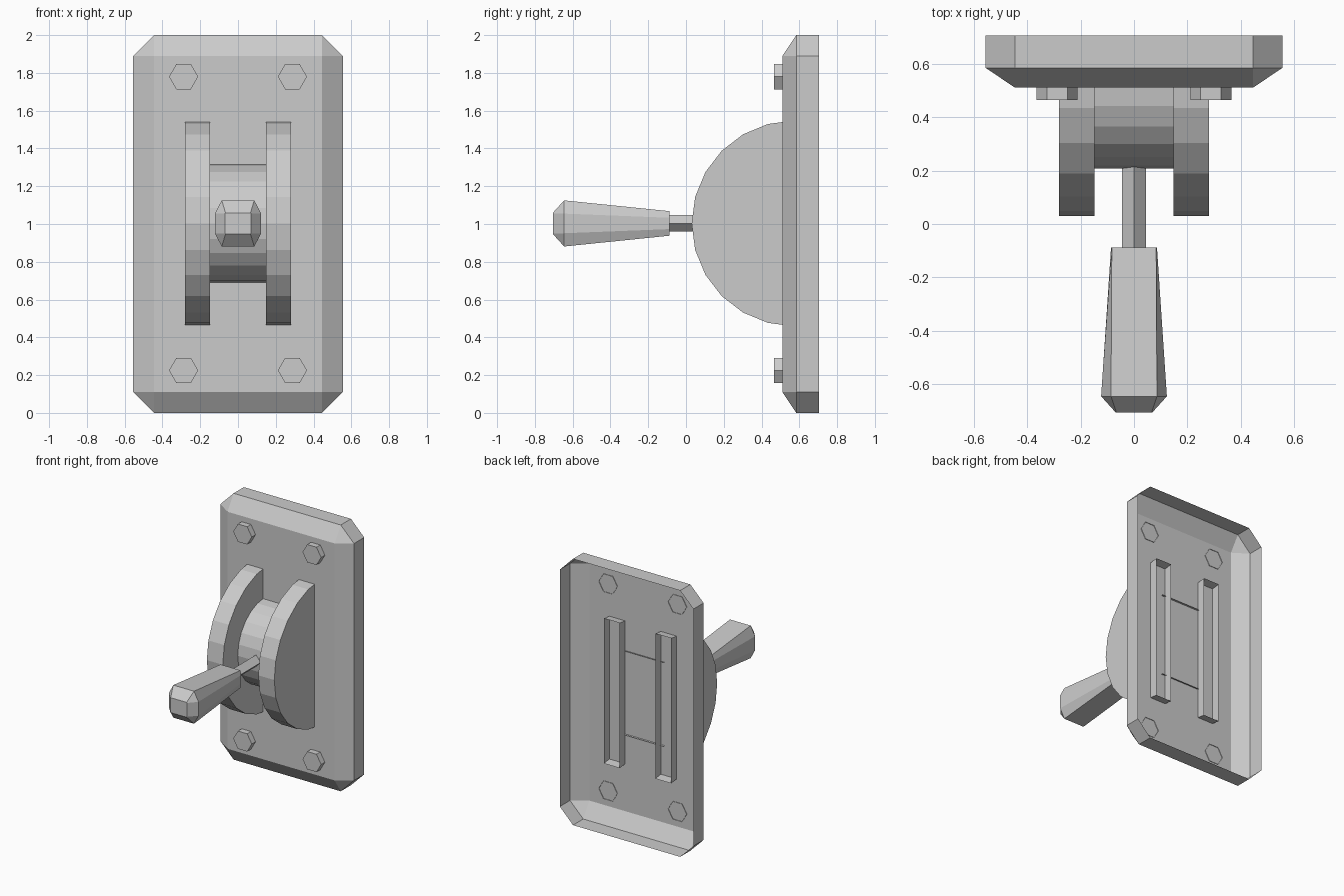
import bpy, bmesh
from math import sin, cos, radians
from mathutils import Vector

if "Cube" in bpy.data.objects:
    bpy.data.objects.remove(bpy.data.objects["Cube"])

CZ = 1.003  # height of the lever axis


def loft(name, rings, closed=True, cap_first=False, cap_last=False):
    """Skin a list of equally sized point rings; open ends unless capped."""
    bm = bmesh.new()
    vs = [[bm.verts.new(p) for p in r] for r in rings]
    n = len(rings[0])
    for a, b in zip(vs, vs[1:]):
        for i in range(n if closed else n - 1):
            j = (i + 1) % n
            bm.faces.new((a[i], a[j], b[j], b[i]))
    if cap_first:
        bm.faces.new(vs[0][::-1])
    if cap_last:
        bm.faces.new(vs[-1])
    bmesh.ops.remove_doubles(bm, verts=bm.verts, dist=1e-4)
    bmesh.ops.recalc_face_normals(bm, faces=bm.faces)
    me = bpy.data.meshes.new(name)
    bm.to_mesh(me)
    bm.free()
    ob = bpy.data.objects.new(name, me)
    bpy.context.collection.objects.link(ob)
    return ob


def octagon(y, hx, side_z, top_x, hz, cz):
    """Eight-sided section across y: half width, side flat, top flat, half height."""
    q = [(hx, side_z), (top_x, hz), (-top_x, hz), (-hx, side_z),
         (-hx, -side_z), (-top_x, -hz), (top_x, -hz), (hx, -side_z)]
    return [Vector((x, y, cz + z)) for x, z in q]


def polygon(y, r, sides, cx, cz):
    return [Vector((cx + r * cos(radians(360 * i / sides)), y,
                    cz + r * sin(radians(360 * i / sides)))) for i in range(sides)]


def half_round(x, r, cy):
    """Front half of a 24-sided circle in the yz plane."""
    return [Vector((x, cy - r * cos(radians(a)), CZ + r * sin(radians(a))))
            for a in range(-90, 91, 15)]


# Hollow wall plate with chamfered front and corners, open at the back
loft("wall_plate", [octagon(0.705, 0.555, 0.89, 0.445, 1.0, 1.0),
                    octagon(0.584, 0.555, 0.89, 0.445, 1.0, 1.0),
                    octagon(0.51, 0.445, 0.89, 0.445, 0.89, 1.0)], cap_last=True)

for side, s in (("left", -1), ("right", 1)):
    # Half-disc cheek beside the lever
    loft(side + "_cheek", [half_round(s * 0.148, 0.545, 0.575),
                           half_round(s * 0.28, 0.545, 0.575)],
         closed=False, cap_first=True, cap_last=True)
    # Hexagonal bolt heads
    for level, z in (("lower", 0.225), ("upper", 1.78)):
        loft(f"{side}_{level}_bolt", [polygon(0.514, 0.077, 6, s * 0.288, z),
                                      polygon(0.465, 0.077, 6, s * 0.288, z)],
             cap_last=True)

# Drum between the cheeks
loft("drum", [half_round(-0.18, 0.315, 0.523), half_round(0.18, 0.315, 0.523)],
     closed=False)

# Square lever rod
loft("lever_rod", [polygon(0.23, 0.044, 4, 0, CZ), polygon(-0.1, 0.044, 4, 0, CZ)])

# Flared grip with tapered tip
loft("lever_grip", [octagon(-0.088, 0.086, 0.03, 0.083, 0.065, CZ),
                    octagon(-0.645, 0.123, 0.052, 0.086, 0.122, CZ),
                    octagon(-0.705, 0.069, 0.052, 0.066, 0.056, CZ)],
     cap_first=True, cap_last=True)
